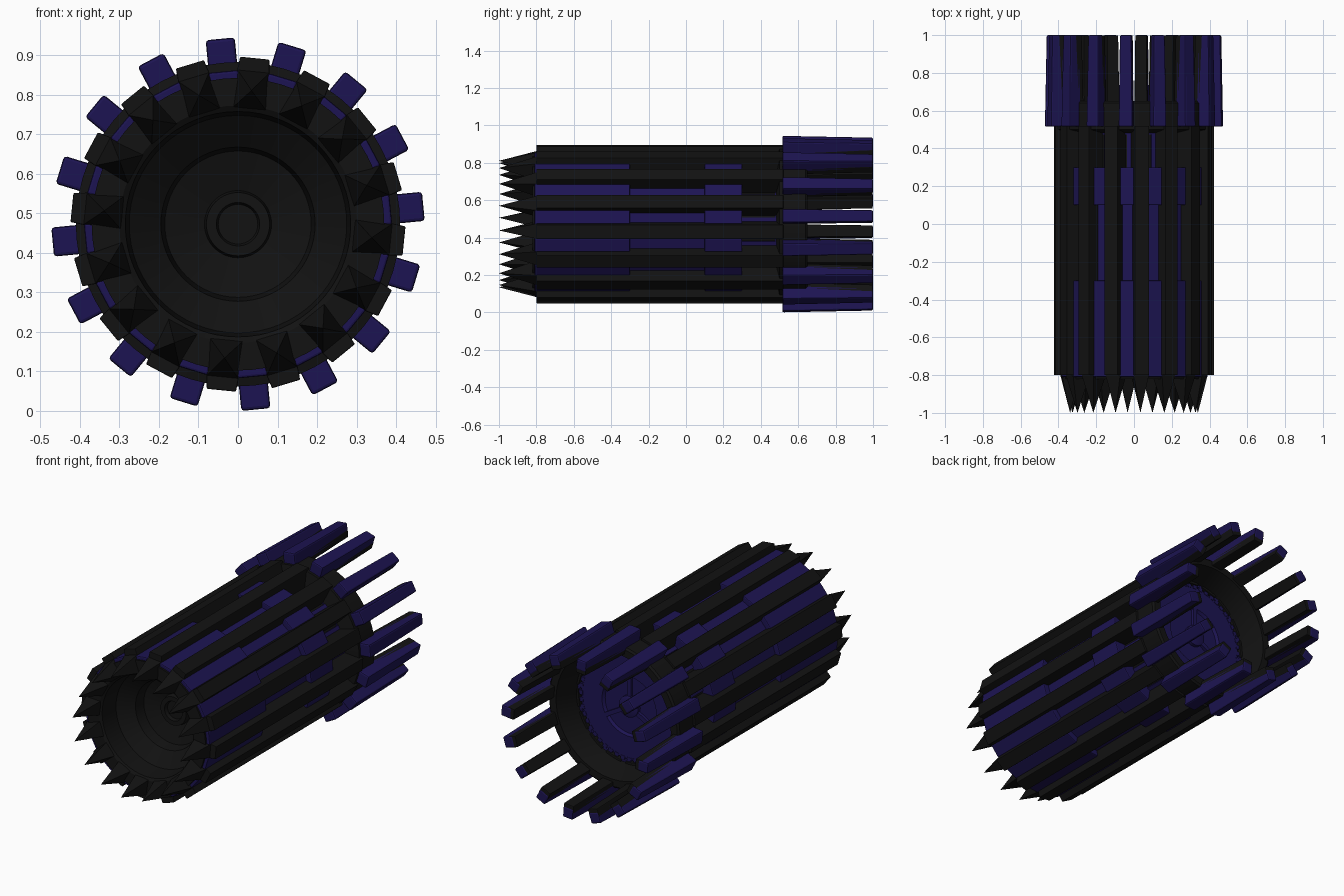
import bpy, bmesh, math
from mathutils import Vector

if "Cube" in bpy.data.objects:
    bpy.data.objects.remove(bpy.data.objects["Cube"])

CZ = 0.4725          # height of the long axis
N = 16
STEP = 2 * math.pi / N
RIDGE = math.radians(84.25)
PANEL = RIDGE + STEP / 2


def material(name, rgb):
    m = bpy.data.materials.new(name)
    m.diffuse_color = (*rgb, 1)
    m.use_nodes = True
    m.node_tree.nodes["Principled BSDF"].inputs["Base Color"].default_value = m.diffuse_color
    return m


BLACK = material("black", (0.006, 0.006, 0.006))
BLUE = material("deep_blue", (0.012, 0.007, 0.085))


def polar(a, t, r, y):
    return Vector((r * math.cos(a) - t * math.sin(a), y,
                   CZ + r * math.sin(a) + t * math.cos(a)))


def finish(bm, name, mat, bevel=0, smooth=False):
    bmesh.ops.recalc_face_normals(bm, faces=bm.faces)
    me = bpy.data.meshes.new(name)
    bm.to_mesh(me)
    bm.free()
    ob = bpy.data.objects.new(name, me)
    bpy.context.collection.objects.link(ob)
    me.materials.append(mat)
    if bevel:
        mod = ob.modifiers.new("bevel", 'BEVEL')
        mod.width = bevel
        mod.segments = 2
    if smooth:
        bpy.ops.object.select_all(action='DESELECT')
        ob.select_set(True)
        bpy.context.view_layer.objects.active = ob
        bpy.ops.object.shade_smooth_by_angle(angle=math.radians(30))
    return ob


def trapezoid(w_in, w_out, r_in, r_out):
    return [(-w_in, r_in), (w_in, r_in), (w_out, r_out), (-w_out, r_out)]


def radial_bars(name, mat, a0, sections, count=N, bevel=0):
    """Repeat a lofted bar round the axis; sections are (y, [(tangent, radius)])."""
    bm = bmesh.new()
    for k in range(count):
        a = a0 + k * 2 * math.pi / count
        rings = [[bm.verts.new(polar(a, t, r, y)) for t, r in pts] for y, pts in sections]
        for p, q in zip(rings, rings[1:]):
            n = len(p)
            for i in range(n):
                j = (i + 1) % n
                if len(q) == 1:
                    bm.faces.new((p[i], p[j], q[0]))
                else:
                    bm.faces.new((p[i], p[j], q[j], q[i]))
        for ring in (rings[0], rings[-1]):
            if len(ring) > 2:
                bm.faces.new(ring)
    return finish(bm, name, mat, bevel)


def lathe(name, mat, profile, seg=64):
    """Revolve (radius, y) points about the long axis."""
    bm = bmesh.new()
    rings = []
    for r, y in profile:
        n = 1 if r == 0 else seg
        rings.append([bm.verts.new(polar(2 * math.pi * i / seg, 0, r, y)) for i in range(n)])
    for p, q in zip(rings, rings[1:]):
        for i in range(seg):
            j = (i + 1) % seg
            if len(p) == 1:
                bm.faces.new((p[0], q[i], q[j]))
            elif len(q) == 1:
                bm.faces.new((p[i], p[j], q[0]))
            else:
                bm.faces.new((p[i], p[j], q[j], q[i]))
    return finish(bm, name, mat, smooth=True)


# Core barrel with recessed front dish and hub rings
lathe("barrel_core", BLACK, [
    (0, -0.56), (0.05, -0.56), (0.055, -0.58), (0.08, -0.58), (0.085, -0.55),
    (0.185, -0.58), (0.195, -0.64), (0.275, -0.70), (0.285, -0.81), (0.30, -0.82),
    (0.37, -0.82), (0.37, -0.80), (0.325, -0.79), (0.325, 0.48), (0, 0.48)])

# Rear collar
lathe("rear_collar", BLACK, [
    (0.32, 0.48), (0.41, 0.50), (0.41, 0.64), (0.40, 0.65), (0.36, 0.65),
    (0.325, 0.53), (0.32, 0.48)])

# Long ridges and their front spikes
ridge = trapezoid(0.05, 0.037, 0.31, 0.422)
radial_bars("ridges", BLACK, RIDGE, [(-0.80, ridge), (0.52, ridge)], bevel=0.003)
radial_bars("front_spikes", BLACK, RIDGE,
            [(-0.80, trapezoid(0.045, 0.04, 0.29, 0.388)), (-1.0, [(0, 0.34)])])

# Blue panels in the grooves, stepped in height along the barrel
for name, y0, y1, r in (("front_panels", -0.81, -0.30, 0.388),
                        ("middle_panels", -0.31, 0.11, 0.358),
                        ("rear_panels", 0.10, 0.30, 0.388)):
    sec = trapezoid(0.04, 0.038, 0.30, r)
    radial_bars(name, BLUE, PANEL, [(y0, sec), (y1, sec)], bevel=0.006)
strip = [(-0.046, 0.31), (0.004, 0.31), (0.004, 0.332), (-0.046, 0.332)]
radial_bars("groove_strips", BLUE, PANEL, [(0.29, strip), (0.51, strip)])

# Rear prongs: blue outside, black lining inside
radial_bars("prong_shells", BLUE, PANEL,
            [(0.515, trapezoid(0.037, 0.037, 0.387, 0.471)),
             (1.0, trapezoid(0.031, 0.031, 0.400, 0.462))], bevel=0.008)
radial_bars("prong_linings", BLACK, PANEL,
            [(0.60, trapezoid(0.034, 0.036, 0.372, 0.41)),
             (0.998, trapezoid(0.030, 0.032, 0.382, 0.425))], bevel=0.004)

# Toothed rear disc with hub and three spokes
lathe("rear_disc", BLUE, [(0, 0.47), (0.30, 0.47), (0.30, 0.51), (0.17, 0.51),
                          (0.16, 0.495), (0, 0.495)])
tooth = trapezoid(0.014, 0.008, 0.29, 0.328)
radial_bars("rear_disc_teeth", BLUE, 0, [(0.475, tooth), (0.512, tooth)], count=48)
spoke = trapezoid(0.012, 0.012, 0.05, 0.17)
radial_bars("rear_spokes", BLUE, math.pi / 2, [(0.48, spoke), (0.512, spoke)], count=3)
lathe("rear_hub", BLUE, [(0, 0.48), (0.06, 0.48), (0.06, 0.515), (0.05, 0.52), (0, 0.52)], 32)
